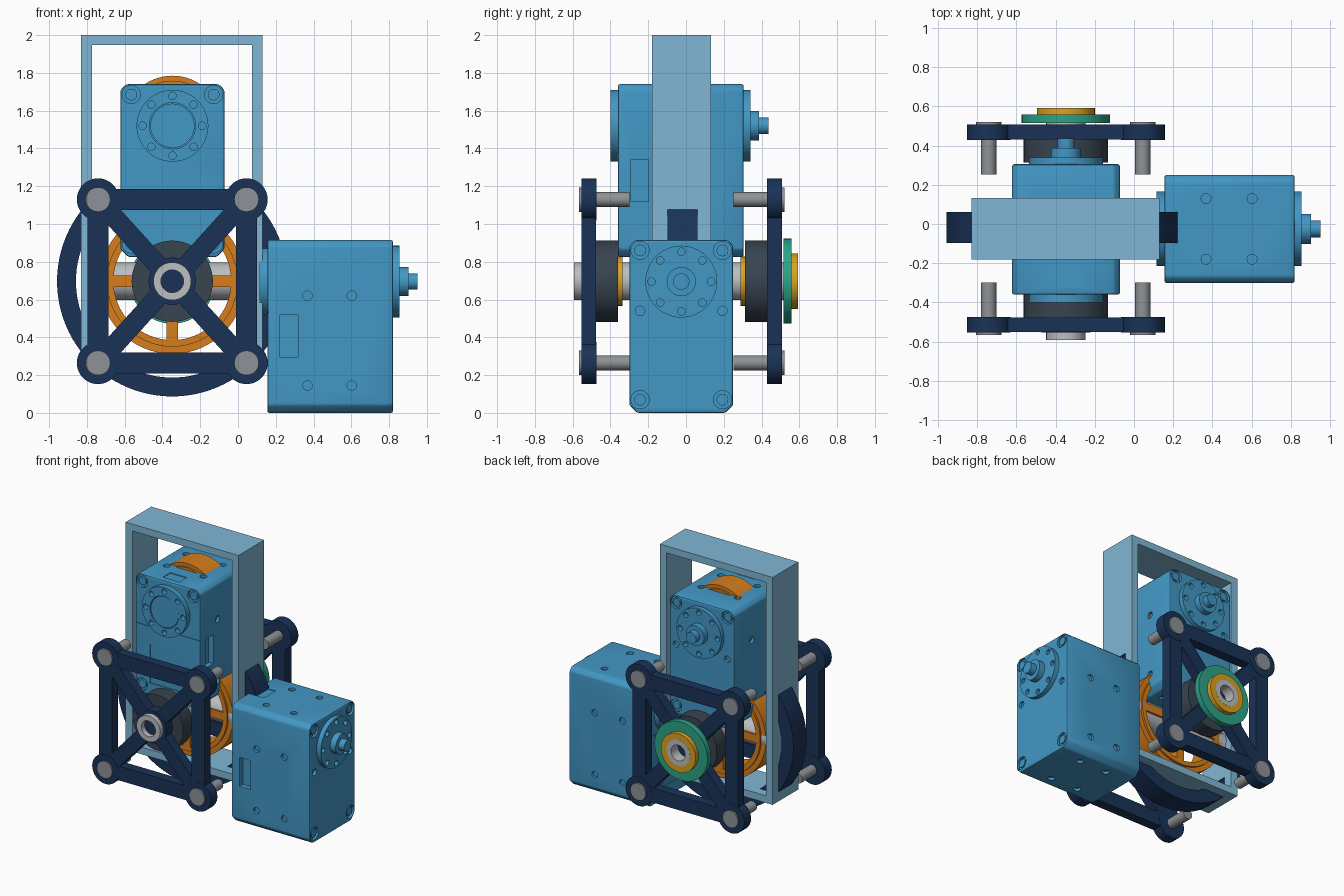
import bpy, bmesh
from math import sin, cos, pi, radians
from mathutils import Matrix

if "Cube" in bpy.data.objects:
    bpy.data.objects.remove(bpy.data.objects["Cube"])


def material(name, *rgb):
    m = bpy.data.materials.new(name)
    m.diffuse_color = (*rgb, 1)
    m.use_nodes = True
    m.node_tree.nodes["Principled BSDF"].inputs["Base Color"].default_value = m.diffuse_color
    return m


BLUE = material("blue", 0.055, 0.31, 0.56)
PALE = material("pale_blue", 0.22, 0.47, 0.66)
NAVY = material("navy", 0.010, 0.032, 0.095)
ORANGE = material("orange", 0.68, 0.21, 0.012)
GOLD = material("gold", 0.70, 0.36, 0.015)
GREEN = material("green", 0.025, 0.37, 0.24)
DARK = material("dark_grey", 0.04, 0.058, 0.08)
STEEL = material("steel", 0.5, 0.51, 0.53)
ROD = material("rod_grey", 0.27, 0.29, 0.31)

CX, CZ = -0.348, 0.697      # main hub axis
CY = -0.02


def circle(r, u=0, v=0, n=64):
    return [(u + r * cos(2 * pi * i / n), v + r * sin(2 * pi * i / n)) for i in range(n)]


def rect(u0, u1, v0, v1):
    return [(u0, v0), (u1, v0), (u1, v1), (u0, v1)]


def finish(ob):
    ob.data.shade_smooth()
    ob.data.set_sharp_from_angle(angle=radians(30))


def plate(name, loops, a, b, axis, mat, at=Matrix()):
    """Extrude an outline (first loop) with holes (other loops) from a to b."""
    cu = bpy.data.curves.new(name, 'CURVE')
    cu.dimensions, cu.fill_mode, cu.extrude = '2D', 'BOTH', 0.5
    for loop in loops:
        sp = cu.splines.new('POLY')
        sp.points.add(len(loop) - 1)
        for p, (u, v) in zip(sp.points, loop):
            p.co = (u, v, 0, 1)
        sp.use_cyclic_u = True
    tmp = bpy.data.objects.new("tmp", cu)
    bpy.context.collection.objects.link(tmp)
    dg = bpy.context.evaluated_depsgraph_get()
    me = bpy.data.meshes.new_from_object(tmp.evaluated_get(dg))
    bpy.data.objects.remove(tmp)
    bm = bmesh.new()
    bm.from_mesh(me)
    for vt in bm.verts:
        u, v, t = vt.co
        t = a + (t + 0.5) * (b - a)
        vt.co = {'x': (t, u, v), 'y': (u, t, v), 'z': (u, v, t)}[axis]
    bmesh.ops.remove_doubles(bm, verts=bm.verts, dist=1e-5)
    if len(loops) == 1:
        bmesh.ops.dissolve_limit(bm, angle_limit=0.01, verts=bm.verts, edges=bm.edges)
    bmesh.ops.recalc_face_normals(bm, faces=bm.faces)
    bm.to_mesh(me)
    bm.free()
    me.materials.clear()
    me.materials.append(mat)
    ob = bpy.data.objects.new(name, me)
    ob.matrix_world = at
    bpy.context.collection.objects.link(ob)
    finish(ob)
    return ob


def motor(tag, at):
    # chamfered body; output axis is local y at x = z = 0
    c, d = 0.03, 0.042
    outline = [(-0.275 + d, -0.695), (0.275 - d, -0.695), (0.275, -0.695 + d), (0.275, 0.22 - c),
               (0.275 - c, 0.22), (-0.275 + c, 0.22), (-0.275, 0.22 - c), (-0.275, -0.695 + d)]
    body = plate(tag + "_motor_body", [outline], -0.3325, 0.3325, 'y', BLUE)
    bev = body.modifiers.new("bevel", 'BEVEL')
    bev.width, bev.segments = 0.01, 2
    # recesses: corner screws, bolt holes, windows, seam
    cuts = [(rect(-0.265, -0.17, -0.4, -0.178), 0.235, 0.3, 'x'),
            (rect(-0.15, 0.15, -0.6, -0.3), -0.4, -0.325, 'y'),
            (rect(-0.3, 0.3, -0.165, -0.159), -0.4, -0.327, 'y'),
            (rect(-0.07, 0.07, -0.29, -0.2), 0.215, 0.3, 'z')]
    for s in (-1, 1):
        for z in (0.165, -0.625):
            for e in (-1, 1):
                cuts.append((circle(0.048, s * 0.218, z, 24), e * 0.3125, e * 0.36, 'y'))
                plate(tag + "_corner_screw", [circle(0.031, s * 0.218, z, 20)],
                      e * 0.31, e * 0.328, 'y', BLUE, at)
        cuts.append((circle(0.025, s * 0.218, -0.155, 20), 0.31, 0.36, 'y'))
        for y in (-0.12, 0.115):
            for z in (-0.075, -0.55):
                cuts.append((circle(0.025, y, z, 20), s * 0.255, s * 0.3, 'x'))
            cuts.append((circle(0.025, s * 0.155, y, 20), 0.2, 0.25, 'z'))
            cuts.append((circle(0.025, s * 0.155, y, 20), -0.675, -0.75, 'z'))
    bm = bmesh.new()
    for loop, a, b, ax in cuts:
        t = plate("tmp_cut", [loop], min(a, b), max(a, b), ax, BLUE)
        bm.from_mesh(t.data)
        bpy.data.objects.remove(t)
    me = bpy.data.meshes.new("cutter")
    bm.to_mesh(me)
    bm.free()
    me.materials.append(BLUE)
    cutter = bpy.data.objects.new("cutter", me)
    cutter.hide_render = True
    bpy.context.collection.objects.link(cutter)
    bo = body.modifiers.new("cut", 'BOOLEAN')
    bo.object, bo.solver, bo.operation = cutter, 'EXACT', 'DIFFERENCE'
    dg = bpy.context.evaluated_depsgraph_get()
    new = bpy.data.meshes.new_from_object(body.evaluated_get(dg))
    body.modifiers.clear()
    body.data = new
    bpy.data.objects.remove(cutter)
    finish(body)
    body.matrix_world = at
    # bolted flanges on both faces
    bolts = [circle(0.02, 0.158 * cos(i * pi / 4), 0.158 * sin(i * pi / 4), 16) for i in range(8)]
    plate(tag + "_idler_flange", [circle(0.19), circle(0.122)] + bolts, -0.373, -0.33, 'y', BLUE, at)
    plate(tag + "_idler_cap", [circle(0.117)], -0.368, -0.33, 'y', BLUE, at)
    plate(tag + "_output_flange", [circle(0.19)] + bolts, 0.33, 0.368, 'y', BLUE, at)
    plate(tag + "_output_boss", [circle(0.077)], 0.36, 0.415, 'y', BLUE, at)
    plate(tag + "_output_shaft", [circle(0.043)], 0.41, 0.463, 'y', BLUE, at)


motor("upper", Matrix.Translation((-0.347, -0.0275, 1.52)))
motor("side", Matrix.Translation((0.4875, -0.025, 0.695)) @ Matrix.Rotation(-pi / 2, 4, 'Z'))

# rectangular outer frame
plate("outer_frame", [rect(-0.83, 0.13, 0.25, 2.0), rect(-0.773, 0.073, 0.305, 1.947)],
      -0.18, 0.132, 'y', PALE)

# three-quarter ring
arc = [radians(-225 + 270 * i / 72) for i in range(73)]
band = [(0.61 * cos(t), 0.61 * sin(t)) for t in arc] + [(0.51 * cos(t), 0.51 * sin(t)) for t in arc[::-1]]
hub = Matrix.Translation((CX, 0, CZ))
plate("guide_ring", [band], -0.098, 0.062, 'y', NAVY, hub)


def wheel(name, r, at):
    # rim with raised inner lip and crossing spokes
    plate(name + "_rim", [circle(r), circle(r * 0.89)], CY - 0.095, CY + 0.095, 'y', ORANGE, at)
    plate(name + "_lip", [circle(r * 0.9), circle(r * 0.81)], CY - 0.11, CY + 0.11, 'y', ORANGE, at)
    w, k = 0.031, r * 0.83
    cross = [(k, -w), (k, w), (w, w), (w, k), (-w, k), (-w, w),
             (-k, w), (-k, -w), (-w, -w), (-w, -k), (w, -k), (w, -w)]
    plate(name + "_spokes", [cross], CY - 0.11, CY + 0.11, 'y', ORANGE, at)


wheel("main_wheel", 0.385, hub)
wheel("upper_pulley", 0.265, Matrix.Translation((-0.347, 0, 1.52)))
plate("cross_shaft", [circle(0.1, CY, CZ)], -0.8, 0.1, 'x', STEEL)

# truss end plates: square outline with four triangular openings
HX, HZ = 0.393, 0.4325
openings = []
for s in (-1, 1):
    openings.append([(0, s * 0.077), (0.273, s * 0.378), (-0.273, s * 0.378)])
    openings.append([(s * 0.07, 0), (s * 0.338, 0.295), (s * 0.338, -0.295)])
truss = [rect(-HX - 0.055, HX + 0.055, -HZ - 0.055, HZ + 0.055)] + openings

for side, tag, yi, yo in ((-1, "front", -0.477, -0.552), (1, "back", 0.43, 0.507)):
    def part(name, loops, a, b, mat):
        plate(tag + "_" + name, loops, min(a, b), max(a, b), 'y', mat, hub)
    part("truss_plate", truss, yi, yo, NAVY)
    part("truss_hub", [circle(0.125), circle(0.09)], yi, yo + side * 0.002, NAVY)
    for sx in (-1, 1):
        for sz in (-1, 1):
            u, v = sx * HX, sz * HZ
            part("corner_boss", [circle(0.112, u, v)], yi - side * 0.002, yo + side * 0.002, NAVY)
            part("tie_rod", [circle(0.039, u, v, 32)], yi - side * 0.178, yo, ROD)
            part("rod_head", [circle(0.065, u, v, 40)], yo - side * 0.01, yo + side * 0.014, ROD)
    # bearing drum, collar and hollow axle
    part("bearing_drum", [circle(0.215), circle(0.09)], yi, yi - side * 0.117, DARK)
    part("bearing_collar", [circle(0.13), circle(0.09)], yi - side * 0.11, yi - side * 0.142, GOLD)
    part("hollow_axle", [circle(0.1), circle(0.06)], side * 0.13, side * 0.593, STEEL)

# dial stack on the back
plate("green_dial", [circle(0.225), circle(0.09)], 0.515, 0.558, 'y', GREEN, hub)
plate("gold_dial", [circle(0.148), circle(0.09)], 0.55, 0.592, 'y', GOLD, hub)
